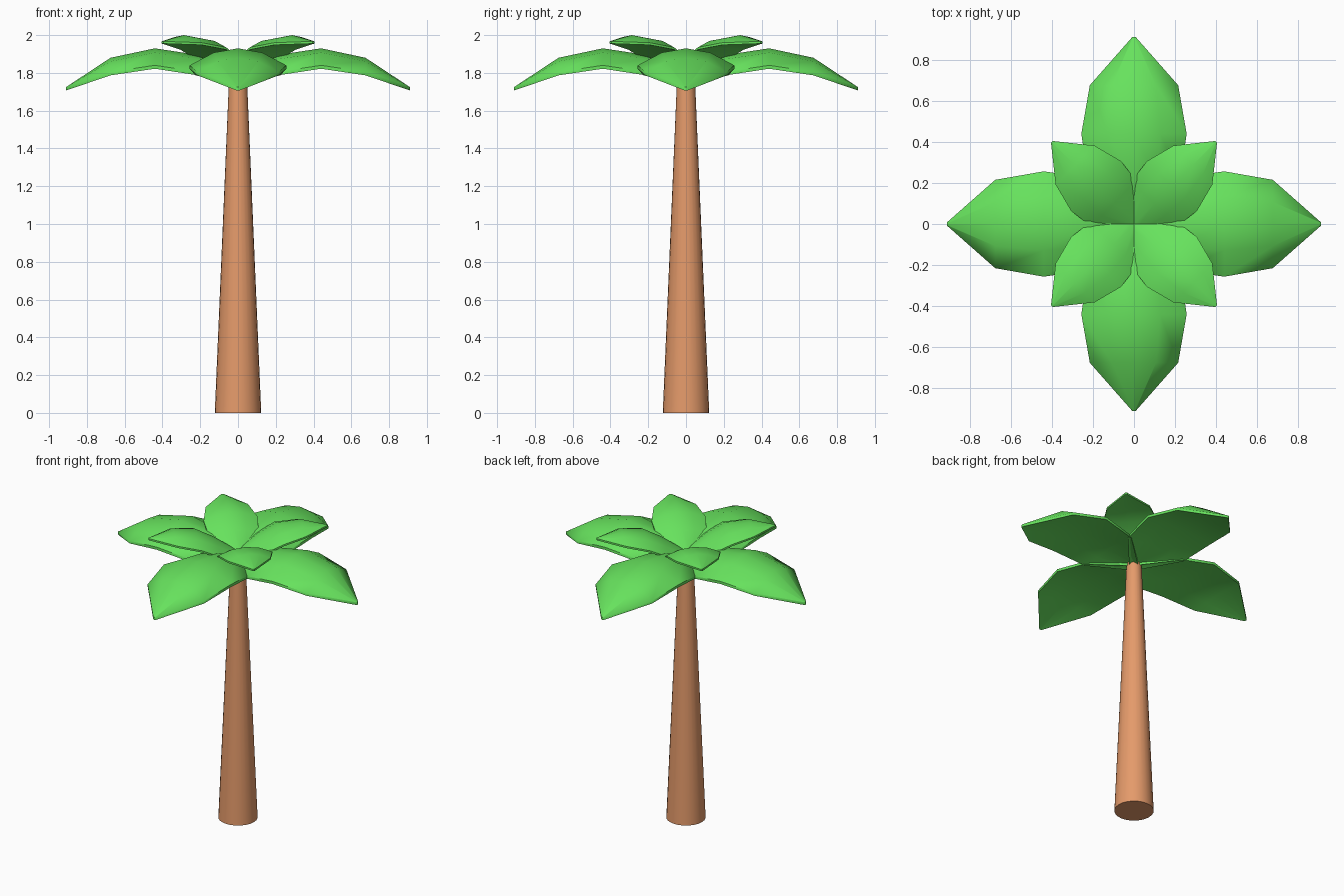
import bpy, bmesh, math

if "Cube" in bpy.data.objects:
    bpy.data.objects.remove(bpy.data.objects["Cube"])


def material(name, rgb):
    m = bpy.data.materials.new(name)
    m.diffuse_color = (*rgb, 1)
    m.use_nodes = True
    m.node_tree.nodes["Principled BSDF"].inputs["Base Color"].default_value = m.diffuse_color
    return m


green = material("leaf_green", (0.135, 0.76, 0.11))
brown = material("trunk_brown", (0.78, 0.325, 0.145))


def smooth(ob, angle):
    bpy.ops.object.select_all(action='DESELECT')
    ob.select_set(True)
    bpy.context.view_layer.objects.active = ob
    bpy.ops.object.shade_smooth_by_angle(angle=math.radians(angle))


def leaf(name, stations, angle, rim):
    """Plump leaf, arched on top and nearly flat below.
    Stations are (distance out, half width, ridge height, edge drop)."""
    across = (-1, -0.5, 0, 0.5, 1)
    bm = bmesh.new()
    rings = []
    for r, w, z, drop in stations:
        top = [(r, w * t, z - drop * t * t) for t in across]
        under = [(r, w * t, z - drop - rim + 0.2 * drop * (1 - t * t)) for t in reversed(across)]
        rings.append([bm.verts.new(p) for p in top + under])
    n = len(rings[0])
    for a, b in zip(rings, rings[1:]):
        for j in range(n):
            k = (j + 1) % n
            bm.faces.new((a[j], b[j], b[k], a[k]))
    bm.faces.new(rings[0])
    bm.faces.new(rings[-1][::-1])
    bmesh.ops.recalc_face_normals(bm, faces=bm.faces)
    me = bpy.data.meshes.new(name)
    bm.to_mesh(me)
    bm.free()
    me.materials.append(green)
    ob = bpy.data.objects.new(name, me)
    bpy.context.collection.objects.link(ob)
    ob.rotation_euler.z = angle
    smooth(ob, 50)


# Tapered trunk
bpy.ops.mesh.primitive_cone_add(vertices=24, radius1=0.123, radius2=0.046,
                                depth=1.80, location=(0, 0, 0.90))
trunk = bpy.context.object
trunk.name = "trunk"
trunk.data.materials.append(brown)
smooth(trunk, 40)

# Four large drooping leaves on the axes, four small raised ones between
large = [(0, 0.04, 1.83, 0.06), (0.21, 0.225, 1.895, 0.09), (0.44, 0.256, 1.93, 0.09),
         (0.675, 0.215, 1.88, 0.075), (0.91, 0.008, 1.725, 0.0)]
small = [(0, 0.05, 1.83, 0.01), (0.14, 0.155, 1.92, 0.045), (0.26, 0.172, 1.98, 0.045),
         (0.405, 0.134, 2.0, 0.04), (0.565, 0.006, 1.967, 0.0)]
for i in range(4):
    leaf(f"large_leaf_{i + 1}", large, i * math.pi / 2, 0.018)
    leaf(f"small_leaf_{i + 1}", small, (i + 0.5) * math.pi / 2, 0.012)
